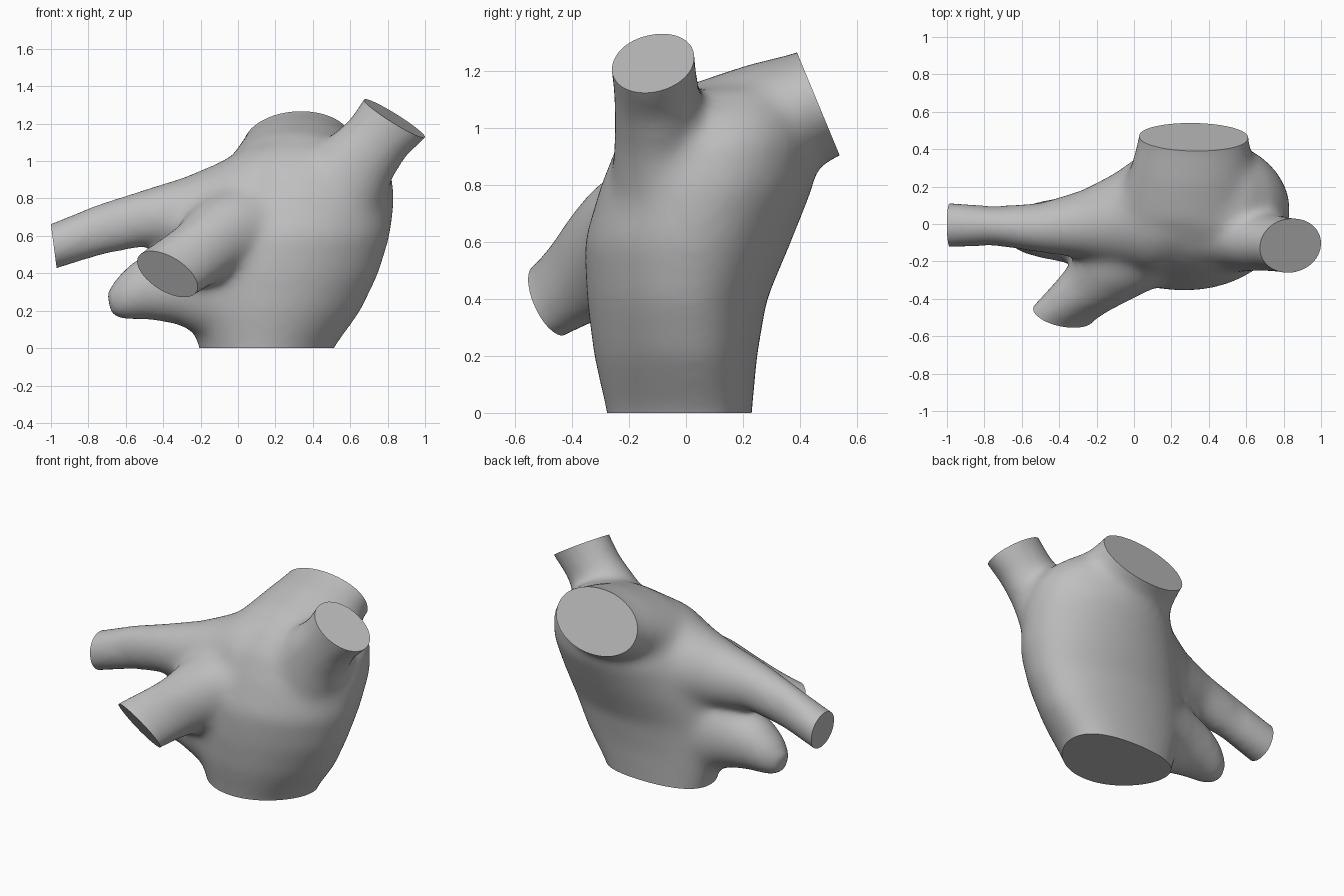
import bpy, bmesh, math
from mathutils import Vector

cube = bpy.data.objects.get("Cube")
if cube:
    bpy.data.objects.remove(cube)

SIDES = 32


def tube(bm, normal, across, rings):
    """Closed loft of parallel oval rings: (centre, radius across, other radius, optional bow)."""
    n = Vector(normal).normalized()
    u = Vector(across)
    u = (u - n * u.dot(n)).normalized()
    v = n.cross(u)
    loops = []
    for centre, ru, rv, *bow in rings:
        loop = []
        for i in range(SIDES):
            a = 2 * math.pi * i / SIDES
            side = rv * math.sin(a) + sum(bow) * math.cos(a) ** 2
            loop.append(bm.verts.new(Vector(centre) + u * ru * math.cos(a) + v * side))
        loops.append(loop)
    faces = [bm.faces.new(loops[0]), bm.faces.new(loops[-1])]
    for lo, hi in zip(loops, loops[1:]):
        for i in range(SIDES):
            j = (i + 1) % SIDES
            faces.append(bm.faces.new((lo[i], lo[j], hi[j], hi[i])))
    bmesh.ops.recalc_face_normals(bm, faces=faces)


bm = bmesh.new()

# Main chamber: height, x range, y range, backward bow of the flanks
chamber = [(-.15, -.18, .46, -.26, .22, .07), (0, -.21, .515, -.28, .232, .07),
           (.2, -.28, .66, -.325, .25, .06), (.4, -.3, .755, -.35, .285, .04),
           (.6, -.25, .815, -.36, .37, .02), (.8, -.16, .84, -.3, .45, 0),
           (.95, -.08, .82, -.24, .46, 0), (1.05, .02, .75, -.16, .44, 0),
           (1.14, .12, .62, -.02, .4, 0)]
tube(bm, (0, 0, 1), (1, 0, 0),
     [(((x0 + x1) / 2, (y0 + y1) / 2, z), (x1 - x0) / 2, (y1 - y0) / 2, bow)
      for z, x0, x1, y0, y1, bow in chamber])

# Cut planes: centre and outward normal of each open end
UPPER = ((.838, -.115, 1.227), (.53, -.17, .85))
BACK = ((.32, .465, 1.085), (0, .924, .383))
FRONT = ((-.38, -.478, .395), (-.447, -1, -.684))
SIDE = ((-.985, -.005, .545), (-.99, 0, -.13))
BASE = ((0, 0, 0), (0, 0, -1))

# Upper branch, flaring towards its end
tube(bm, UPPER[1], (0, 1, 0),
     [((.48, -.04, .75), .23, .29), ((.64, -.09, 1.0), .165, .21),
      ((.745, -.105, 1.12), .152, .183), (UPPER[0], .15, .2),
      ((.93, -.13, 1.37), .155, .215)])
# Wide back branch
tube(bm, BACK[1], (1, 0, .08),
     [((.3, .1, .9), .4, .27), ((.31, .3, 1.02), .33, .22),
      (BACK[0], .297, .196), ((.32, .6, 1.14), .295, .195)])
# Short front branch, spreading into the chamber
tube(bm, FRONT[1], (.85, 0, -.5),
     [((.04, -.11, .61), .3, .27), ((-.06, -.2, .58), .25, .24),
      ((-.18, -.31, .52), .195, .19), ((-.28, -.39, .46), .19, .15),
      (FRONT[0], .192, .118), ((-.47, -.61, .32), .195, .115)])
# Long side branch, running into the roof of the chamber
tube(bm, SIDE[1], (0, 1, 0),
     [((.32, .1, .84), .3, .32), ((.12, .05, .785), .32, .31),
      ((-.08, .03, .73), .255, .26), ((-.27, .0, .71), .185, .205),
      ((-.5, -.02, .695), .135, .152), ((-.75, -.01, .63), .107, .138),
      (SIDE[0], .124, .125), ((-1.12, 0, .5), .125, .125)])
# Rounded side lobe
tube(bm, (-1, 0, -.15), (0, 1, 0),
     [((-.03, -.02, .34), .25, .35), ((-.2, -.03, .33), .22, .29),
      ((-.36, -.03, .335), .18, .21), ((-.52, -.03, .315), .15, .165),
      ((-.62, -.03, .27), .12, .125), ((-.695, -.03, .235), .06, .07)])

mesh = bpy.data.meshes.new("branched_chamber")
bm.to_mesh(mesh)
bm.free()
body = bpy.data.objects.new("branched_chamber", mesh)
bpy.context.collection.objects.link(body)

# Fuse the parts into one skin and soften the joins
remesh = body.modifiers.new("fuse", 'REMESH')
remesh.mode = 'VOXEL'
remesh.voxel_size = 0.02
soften = body.modifiers.new("soften", 'SMOOTH')
soften.factor = 0.5
soften.iterations = 42
graph = bpy.context.evaluated_depsgraph_get()
fused = bpy.data.meshes.new_from_object(body.evaluated_get(graph))
body.modifiers.clear()
body.data = fused
bpy.data.meshes.remove(mesh)

# Slice each end flat and cap it
bm = bmesh.new()
bm.from_mesh(fused)
for centre, normal in (UPPER, BACK, FRONT, SIDE, BASE):
    cut = bmesh.ops.bisect_plane(bm, geom=bm.verts[:] + bm.edges[:] + bm.faces[:],
                                 plane_co=centre, plane_no=normal, clear_outer=True)
    rim = [e for e in cut["geom_cut"] if isinstance(e, bmesh.types.BMEdge)]
    bmesh.ops.holes_fill(bm, edges=rim, sides=0)
bmesh.ops.recalc_face_normals(bm, faces=bm.faces[:])
bm.to_mesh(fused)
bm.free()

# Single grey colour
grey = bpy.data.materials.new("plain_grey")
grey.use_nodes = True
colour = (.52, .52, .52, 1)
grey.diffuse_color = colour
grey.node_tree.nodes["Principled BSDF"].inputs["Base Color"].default_value = colour
fused.materials.clear()
fused.materials.append(grey)

bpy.ops.object.select_all(action='DESELECT')
body.select_set(True)
bpy.context.view_layer.objects.active = body
bpy.ops.object.shade_smooth_by_angle(angle=math.radians(40))
